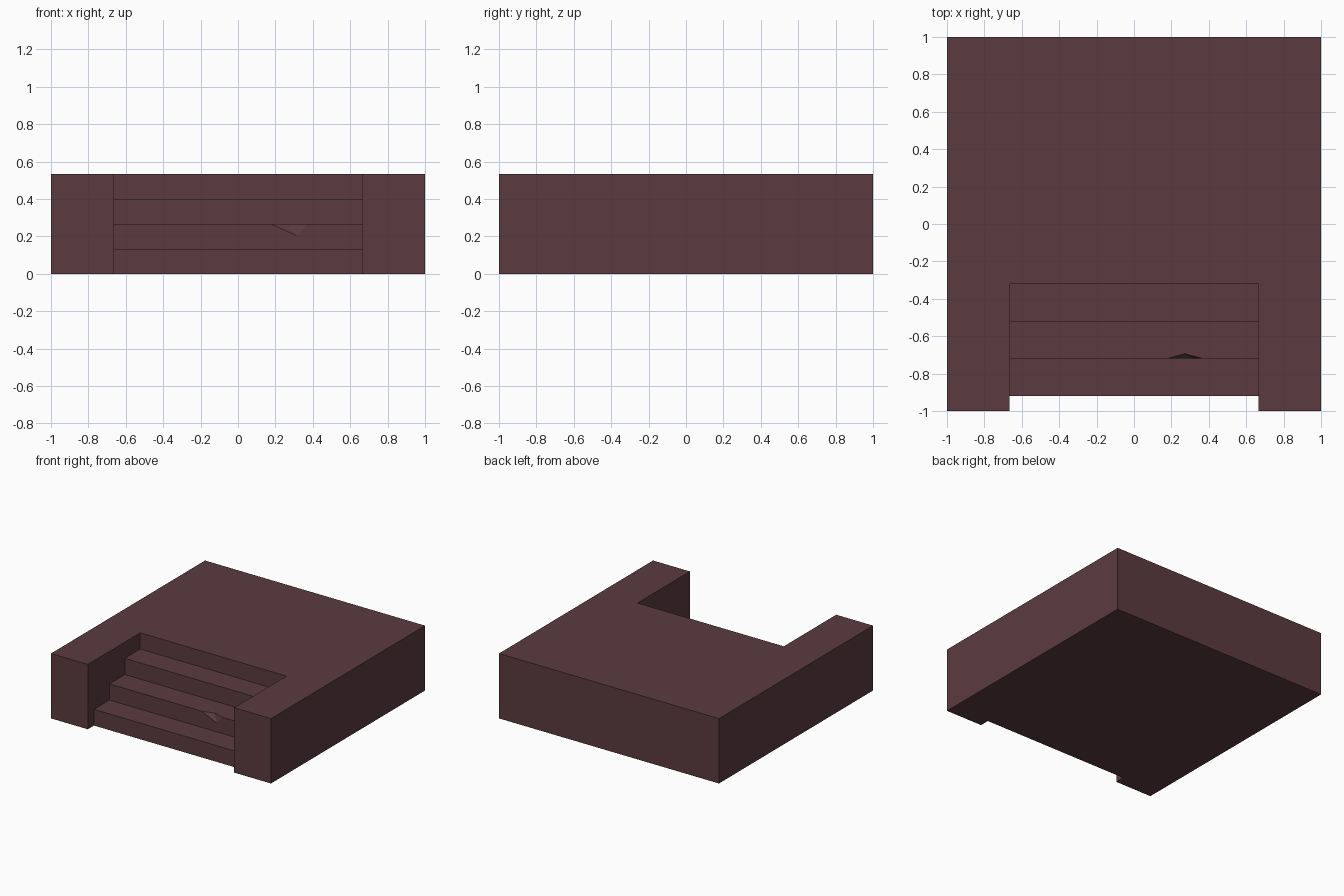
import bpy, bmesh
from mathutils import Vector

default = bpy.data.objects.get("Cube")
if default:
    bpy.data.objects.remove(default, do_unlink=True)

HEIGHT = 0.533
STEPS = 4
RISE = HEIGHT / STEPS
TREAD = 0.2
FIRST_RISER = -0.92
HALF_STAIR = 0.665

# Single dark maroon stone colour
stone = bpy.data.materials.new("dark maroon stone")
stone.use_nodes = True
colour = (0.105, 0.044, 0.052, 1)
stone.diffuse_color = colour
stone.node_tree.nodes["Principled BSDF"].inputs["Base Color"].default_value = colour


def make_object(name, bm):
    bmesh.ops.recalc_face_normals(bm, faces=bm.faces)
    mesh = bpy.data.meshes.new(name)
    bm.to_mesh(mesh)
    bm.free()
    mesh.materials.append(stone)
    obj = bpy.data.objects.new(name, mesh)
    bpy.context.collection.objects.link(obj)
    return obj


def extrude_profile(name, profile, half_width):
    """Extrude a (y, z) outline across x."""
    bm = bmesh.new()
    face = bm.faces.new([bm.verts.new((-half_width, y, z)) for y, z in profile])
    result = bmesh.ops.extrude_face_region(bm, geom=[face])
    verts = [v for v in result["geom"] if isinstance(v, bmesh.types.BMVert)]
    bmesh.ops.translate(bm, verts=verts, vec=(2 * half_width, 0, 0))
    return make_object(name, bm)


def carve(target, cutter):
    """Subtract the cutter, then discard it."""
    cutter.hide_render = True
    mod = target.modifiers.new("carve", "BOOLEAN")
    mod.operation = "DIFFERENCE"
    mod.solver = "EXACT"
    mod.object = cutter
    bpy.context.view_layer.objects.active = target
    bpy.ops.object.modifier_apply(modifier=mod.name)
    bpy.data.objects.remove(cutter, do_unlink=True)


# Solid platform block
platform = extrude_profile(
    "stepped_platform", [(-1, 0), (1, 0), (1, HEIGHT), (-1, HEIGHT)], 1)

# Recess whose lower edge is the staircase
outline = [(-1.2, -0.2), (FIRST_RISER, -0.2)]
for i in range(1, STEPS):
    y = FIRST_RISER + (i - 1) * TREAD
    outline += [(y, i * RISE), (y + TREAD, i * RISE)]
outline += [(outline[-1][0], HEIGHT + 0.2), (-1.2, HEIGHT + 0.2)]
carve(platform, extrude_profile("stair_cutter", outline, HALF_STAIR))

# Small chip broken out of the second step's edge
edge_y, edge_z = FIRST_RISER + TREAD, 2 * RISE
back = Vector((0.27, edge_y + 0.027, edge_z))
low = Vector((0.315, edge_y, edge_z - 0.062))
ends = [Vector((x, edge_y, edge_z)) for x in (0.175, 0.37)]
centre = (back + low) / 2
bm = bmesh.new()
# Enlarged about the crease so it clears the tread and riser
corners = [bm.verts.new(centre + (p - centre) * 2) for p in (back, low, *ends)]
bmesh.ops.convex_hull(bm, input=corners)
carve(platform, make_object("chip_cutter", bm))
